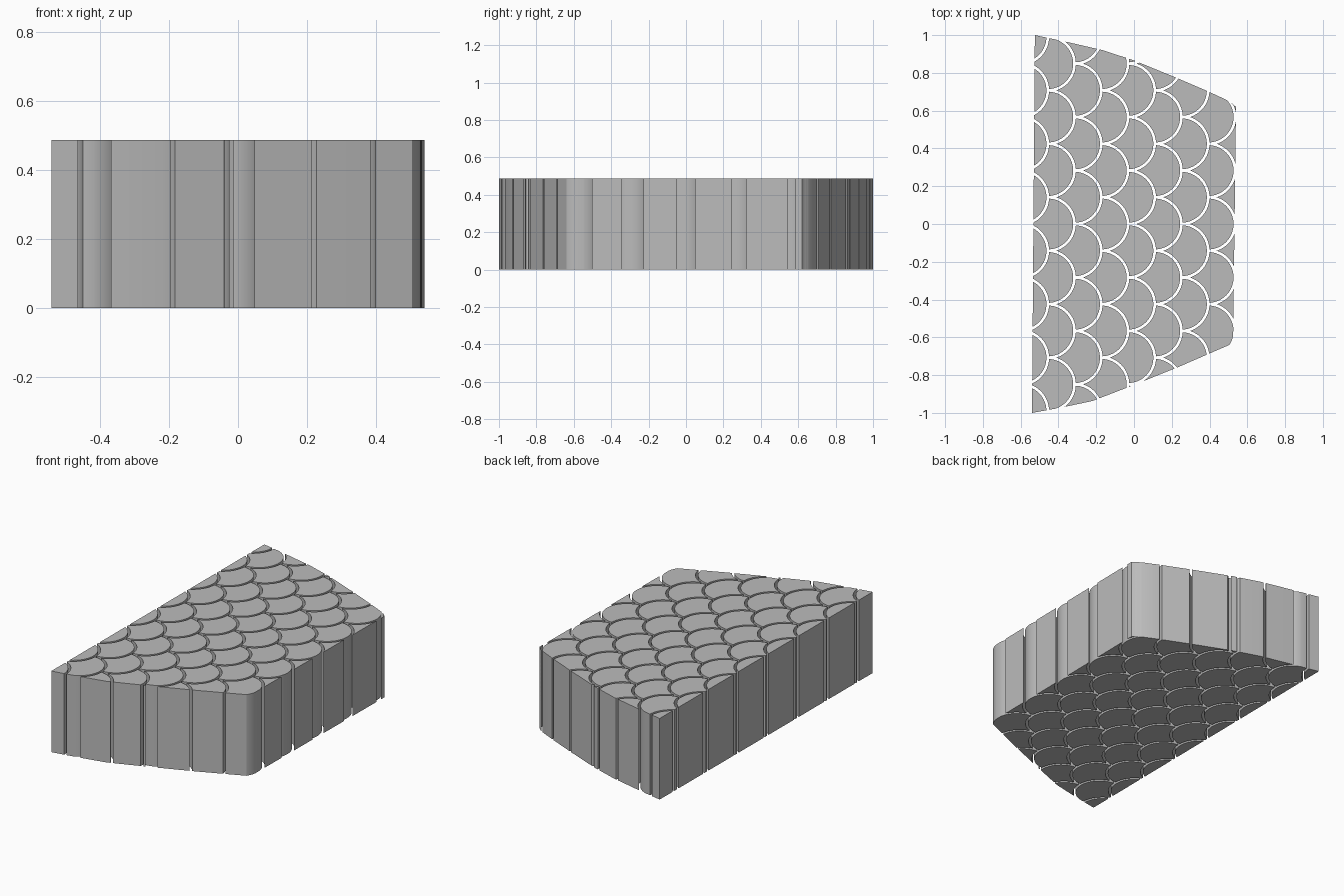
import bpy, bmesh, math
from mathutils import Vector

if "Cube" in bpy.data.objects:
    bpy.data.objects.remove(bpy.data.objects["Cube"])

R = 0.1415        # scale radius, also the column pitch
H = 0.007         # half of the gap between scales
HEIGHT = 0.487
TIP0 = -0.032     # x of the scale tips in column 0
SEG = 20

# convex outline of the block, counter-clockwise
OUTLINE = [Vector(p) for p in [
    (-0.54, -1.0), (-0.39, -0.973), (-0.22, -0.937), (0, -0.852), (0.24, -0.755),
    (0.505, -0.64), (0.525, -0.605), (0.54, 0.62), (0.505, 0.65), (0.39, 0.703),
    (0.23, 0.772), (0, 0.866), (-0.165, 0.92), (-0.36, 0.965), (-0.525, 1.0)]]

grey = bpy.data.materials.new("light grey")
grey.diffuse_color = (0.5, 0.5, 0.5, 1)
grey.use_nodes = True
grey.node_tree.nodes["Principled BSDF"].inputs["Base Color"].default_value = grey.diffuse_color


def scale_profile(cx, cy):
    """Fish scale: round front, two hollow sides meeting in a point at the back."""
    ri, ro, d = R - H, R + H, R * math.sqrt(2)
    a = (d * d + ri * ri - ro * ro) / (2 * d)
    t1 = math.radians(135) - math.acos(a / ri)
    p0 = math.radians(-45) + math.acos((d - a) / ro)
    p1 = -math.pi + math.asin(R / ro)
    p1 = -math.asin(R / ro)
    front = [Vector((cx + ri * math.cos(t), cy + ri * math.sin(t)))
             for t in (-t1 + 2 * t1 * i / (2 * SEG) for i in range(2 * SEG + 1))]
    side = [(ro * math.cos(p) - R, ro * math.sin(p) + R)
            for p in (p0 + (p1 - p0) * i / SEG for i in range(1, SEG + 1))]
    upper = [Vector((cx + x, cy + y)) for x, y in side]
    lower = [Vector((cx + x, cy - y)) for x, y in reversed(side[:-1])]
    return front + upper + lower


def clip(poly):
    """Cut a profile to the outline."""
    for a, b in zip(OUTLINE, OUTLINE[1:] + OUTLINE[:1]):
        e = b - a
        out = []
        for p, q in zip(poly, poly[1:] + poly[:1]):
            dp, dq = e.cross(p - a), e.cross(q - a)
            if dp >= 0:
                out.append(p)
            if (dp >= 0) != (dq >= 0):
                out.append(p.lerp(q, dp / (dp - dq)))
        poly = out
        if not poly:
            break
    clean = []
    for p in poly:
        if not clean or (p - clean[-1]).length > 1e-5:
            clean.append(p)
    if len(clean) > 1 and (clean[0] - clean[-1]).length < 1e-5:
        clean.pop()
    return clean


def area(poly):
    return sum(p.cross(q) for p, q in zip(poly, poly[1:] + poly[:1])) / 2


def extrude(bm, poly):
    low = [bm.verts.new((p.x, p.y, 0)) for p in poly]
    top = [bm.verts.new((p.x, p.y, HEIGHT)) for p in poly]
    bm.faces.new(top)
    bm.faces.new(low[::-1])
    n = len(poly)
    for i in range(n):
        j = (i + 1) % n
        bm.faces.new((low[i], low[j], top[j], top[i]))


# one object per column of scales; odd columns are shifted by half a scale
for k in range(-4, 7):
    bm = bmesh.new()
    for row in range(-5, 6):
        cy = 2 * R * row + (R if k % 2 else 0)
        poly = clip(scale_profile(TIP0 + R * (k - 1), cy))
        if len(poly) > 2 and area(poly) > 2e-5:
            extrude(bm, poly)
    if bm.faces:
        mesh = bpy.data.meshes.new("scale_column")
        bm.to_mesh(mesh)
        mesh.materials.append(grey)
        ob = bpy.data.objects.new(f"scale_column_{k + 5}", mesh)
        bpy.context.collection.objects.link(ob)
        bpy.ops.object.select_all(action='DESELECT')
        ob.select_set(True)
        bpy.context.view_layer.objects.active = ob
        bpy.ops.object.shade_smooth_by_angle(angle=math.radians(30))
    bm.free()
